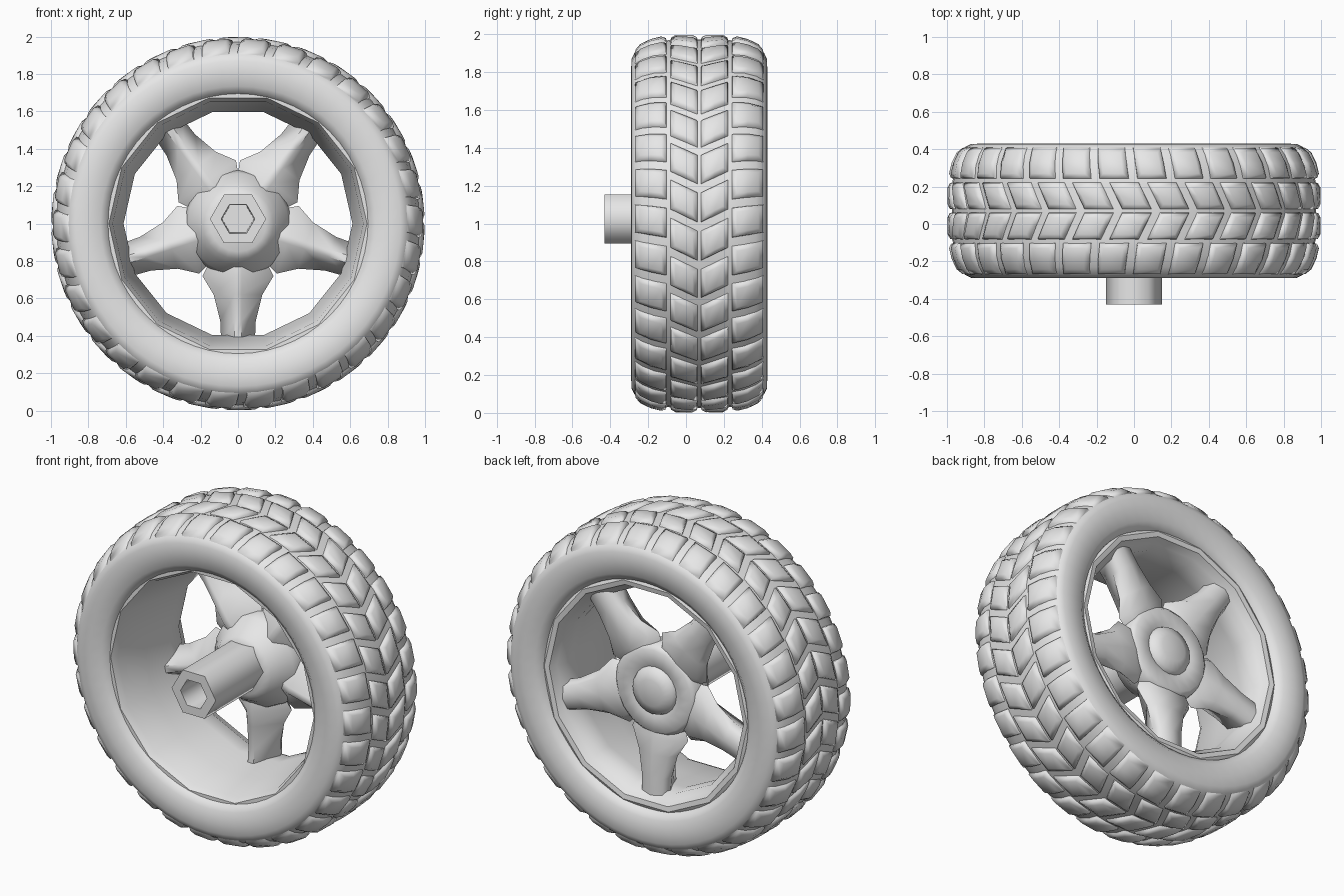
import bpy, bmesh, math
from math import cos, sin, pi

if "Cube" in bpy.data.objects:
    bpy.data.objects.remove(bpy.data.objects["Cube"])

grey = bpy.data.materials.new("plain grey")
grey.use_nodes = True
grey.diffuse_color = (0.8, 0.8, 0.8, 1)
grey.node_tree.nodes["Principled BSDF"].inputs["Base Color"].default_value = (0.8, 0.8, 0.8, 1)

MID = 0.07       # middle of the tyre across its width
HALF = 0.358     # half the tyre width


def polar(r, y, a, cz=1.0):
    return (r * cos(a), y, cz + r * sin(a))


def finish(name, bm, angle):
    bmesh.ops.remove_doubles(bm, verts=bm.verts, dist=0.0005)
    bmesh.ops.recalc_face_normals(bm, faces=bm.faces)
    mesh = bpy.data.meshes.new(name)
    bm.to_mesh(mesh)
    bm.free()
    mesh.materials.append(grey)
    ob = bpy.data.objects.new(name, mesh)
    bpy.context.collection.objects.link(ob)
    bpy.ops.object.select_all(action='DESELECT')
    ob.select_set(True)
    bpy.context.view_layer.objects.active = ob
    bpy.ops.object.shade_smooth_by_angle(angle=math.radians(angle))


def bridge(bm, rings):
    """Join neighbouring rings of vertices with quads."""
    for p, q in zip(rings, rings[1:]):
        for i in range(len(p)):
            j = (i + 1) % len(p)
            bm.faces.new((p[i], p[j], q[j], q[i]))


def lathe(name, profile, sides, closed=False, angle=40, cz=1.0):
    """Spin (radius, y) points about the wheel axis."""
    bm = bmesh.new()
    rings = [[bm.verts.new(polar(r, y, 2 * pi * i / sides, cz)) for i in range(sides)]
             for r, y in profile]
    if closed:
        rings.append(rings[0])
    bridge(bm, rings)
    finish(name, bm, angle)


def tread_radius(y):
    return 0.98 - 0.085 * (abs(y - MID) / HALF) ** 4


# Tyre carcass, mirrored across its middle
half = [(0.68, 0.27), (0.695, 0.32), (0.735, 0.35), (0.81, 0.36), (0.87, 0.358)]
half += [(tread_radius(MID + d) - 0.006, d) for d in (0.342, 0.3, 0.24, 0.15)]
profile = [(r, MID - d) for r, d in half] + [(0.974, MID)]
profile += [(r, MID + d) for r, d in reversed(half)]
lathe("tyre", profile, 56, closed=True, angle=50)

# Chevron tread blocks: two slanted centre rows and two shoulder rows
bm = bmesh.new()
count = 30
pitch = 2 * pi / count


def tread_block(start, y0, y1, slant):
    rings = []
    for lift, inset in ((-0.02, 0), (0.006, 0.006), (0.018, 0.03)):
        ring = []
        for u, v in ((0, 0), (0.5, 0), (1, 0), (1, 1), (0.5, 1), (0, 1)):
            y = y0 + inset + (y1 - y0 - 2 * inset) * u
            a = start + inset + (pitch * 0.8 - 2 * inset) * v + slant * abs(y - MID)
            ring.append(bm.verts.new(polar(tread_radius(y) + lift, y, a)))
        rings.append(ring)
    bridge(bm, rings)
    t = rings[-1]
    bm.faces.new((t[0], t[1], t[4], t[5]))
    bm.faces.new((t[1], t[2], t[3], t[4]))


for k in range(count):
    for side in (-1, 1):
        for near, far, shift, slant in ((0.006, 0.155, 0, 0.5), (0.17, 0.342, 0.5, 0.15)):
            lo, hi = sorted((MID + side * near, MID + side * far))
            tread_block((k + shift) * pitch, lo, hi, slant)
finish("tread_blocks", bm, 55)

# Rim barrel, narrowing towards the spokes
lathe("rim", [(0.73, -0.25), (0.69, -0.25), (0.67, -0.21), (0.64, 0.0), (0.612, 0.2),
              (0.612, 0.3), (0.64, 0.34), (0.66, 0.385), (0.69, 0.39), (0.73, 0.37)],
      14, closed=True, angle=35)

# Hub body, dished around a domed cap at the back
lathe("hub", [(0.0, 0.03), (0.15, 0.03), (0.19, 0.05), (0.22, 0.1), (0.27, 0.16), (0.285, 0.22),
              (0.275, 0.29), (0.25, 0.312), (0.17, 0.308), (0.145, 0.30), (0.135, 0.325),
              (0.08, 0.345), (0.0, 0.352)], 20, angle=60)

# Six-sided axle sleeve with a socket
lathe("axle_sleeve", [(0.0, -0.25), (0.085, -0.25), (0.09, -0.43), (0.15, -0.43),
                      (0.15, 0.1)], 6, angle=65, cz=1.025)

# Five tapering spokes: wide at the back, a narrow ridge at the front
for n in range(5):
    a = -pi / 2 + n * 2 * pi / 5
    bm = bmesh.new()
    sections = []
    # radius, half width, back y, front y
    for r, w, back, front in ((0.2, 0.15, 0.29, 0.12), (0.28, 0.19, 0.31, 0.11),
                              (0.38, 0.13, 0.325, 0.12), (0.52, 0.095, 0.335, 0.13),
                              (0.635, 0.09, 0.34, 0.12)):
        outline = [(-w * 0.75, back - 0.01), (0, back + 0.005), (w * 0.75, back - 0.01),
                   (w, back - 0.06), (0.02, front), (-0.02, front), (-w, back - 0.06)]
        sections.append([bm.verts.new((r * cos(a) - t * sin(a), y, 1 + r * sin(a) + t * cos(a)))
                         for t, y in outline])
    bridge(bm, sections)
    bm.faces.new(sections[0])
    bm.faces.new(sections[-1])
    finish("spoke_%d" % (n + 1), bm, 60)
